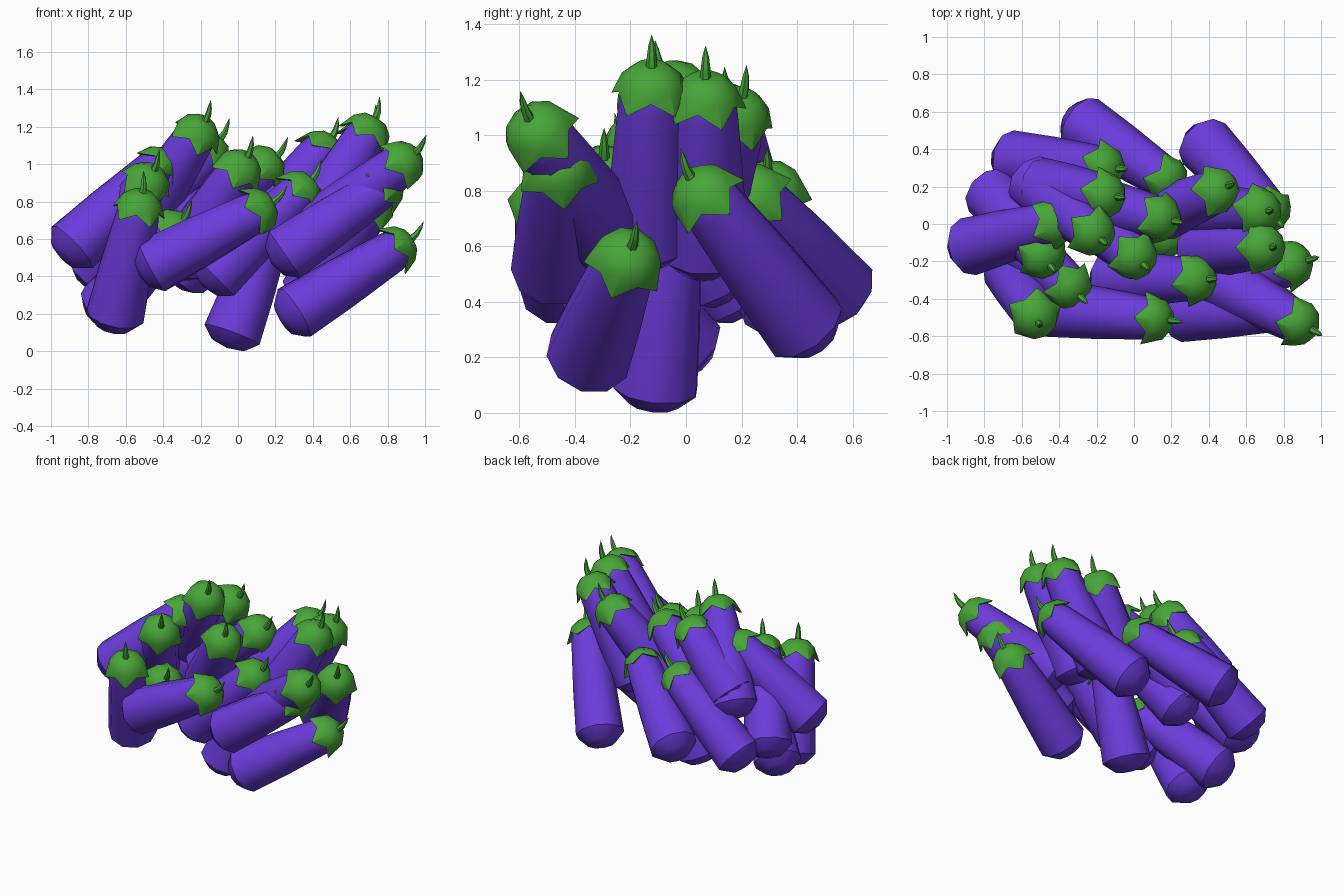
import bpy
from math import cos, sin, pi, radians
from mathutils import Vector, Matrix

if "Cube" in bpy.data.objects:
    bpy.data.objects.remove(bpy.data.objects["Cube"])

SIDES = 10


def material(name, color):
    m = bpy.data.materials.new(name)
    m.diffuse_color = color
    m.use_nodes = True
    m.node_tree.nodes["Principled BSDF"].inputs["Base Color"].default_value = m.diffuse_color
    return m


purple = material("purple_skin", (0.15, 0.045, 0.72, 1))
green = material("green_leaf", (0.065, 0.38, 0.04, 1))


def ring(r, z, n=SIDES, y=0.0):
    return [(r * cos(2 * pi * i / n), y + r * sin(2 * pi * i / n), z) for i in range(n)]


def loft(name, rings, start, end, mat):
    """Skin a stack of rings; start / end are optional pole points."""
    n = len(rings[0])
    verts = [v for r in rings for v in r]
    faces = [(k * n + i, k * n + (i + 1) % n, (k + 1) * n + (i + 1) % n, (k + 1) * n + i)
             for k in range(len(rings) - 1) for i in range(n)]
    if start:
        verts.append(start)
        faces += [(len(verts) - 1, (i + 1) % n, i) for i in range(n)]
    if end:
        verts.append(end)
        b = (len(rings) - 1) * n
        faces += [(len(verts) - 1, b + i, b + (i + 1) % n) for i in range(n)]
    me = bpy.data.meshes.new(name)
    me.from_pydata(verts, [], faces)
    me.materials.append(mat)
    me.shade_smooth()
    me.set_sharp_from_angle(angle=radians(38))
    return me


# body: tapering fruit, origin at the cap end, running down -z
body = loft("fruit_body",
            [ring(0.095, -0.745), ring(0.157, -0.68),
             ring(0.142, -0.40), ring(0.116, -0.08), ring(0.10, 0.0), ring(0.06, 0.035)],
            (0, 0, -0.765), (0, 0, 0.04), purple)

# cap: dome with a zigzag rim of five flared points
rim = []
for i in range(SIDES):
    r, z = (0.15, -0.083) if i % 2 == 0 else (0.123, -0.03)
    a = 2 * pi * i / SIDES
    rim.append((r * cos(a), r * sin(a), z))
inner = [(x * 0.88, y * 0.88, z + 0.005) for x, y, z in rim]
cap = loft("leaf_cap", [inner, rim, ring(0.112, 0.008), ring(0.065, 0.05)],
           None, (0, 0, 0.06), green)

# stem: small bent spike
stem = loft("stem", [ring(0.021, 0.05, 6), ring(0.017, 0.095, 6, 0.008), ring(0.012, 0.13, 6, 0.024)],
            None, (0, 0.045, 0.165), green)

# each fruit: cap centre, bottom centre, length factor
fruits = [
    ((-.13, .30, .82), (-.67, .345, .38), 1),
    ((-.13, .15, 1.10), (-.51, .20, .72), .76),
    ((-.20, -.065, 1.19), (-.53, .215, .68), 1),
    ((-.40, .015, 1.01), (-.86, -.115, .58), 1),
    ((-.47, -.195, .93), (-.78, .19, .40), 1),
    ((-.52, -.51, .80), (-.65, -.255, .22), 1),
    ((-.32, -.36, .67), (-.70, -.02, .25), 1),
    ((.025, -.195, 1.00), (-.30, .09, .50), 1),
    ((.14, -.51, .77), (-.47, -.445, .45), 1),
    ((.36, -.295, .88), (-.13, -.295, .40), 1),
    ((.20, .22, .80), (-.29, .545, .43), 1),
    ((.17, .025, 1.01), (-.35, .145, .58), 1),
    ((.47, .19, 1.10), (.08, .025, .60), 1),
    ((.69, .07, 1.16), (.33, .065, .57), 1),
    ((.71, -.125, 1.20), (.35, -.135, .60), 1),
    ((.88, -.205, .57), (.26, -.36, .18), 1.03),
    ((.91, -.545, 1.03), (.35, -.25, .60), 1),
    ((.74, .045, .81), (.36, .445, .29), 1.07),
    ((.81, -.46, .90), (.21, -.475, .49), 1),
    ((.18, -.05, .66), (-.03, -.11, .095), .90),
]

# the whole heap
for i, (top, bottom, length) in enumerate(fruits):
    top, bottom = Vector(top), Vector(bottom)
    rot = (top - bottom).to_track_quat('Z', 'Y').to_matrix().to_4x4()
    for me in (body, cap, stem):
        ob = bpy.data.objects.new(f"{me.name}_{i + 1}", me)
        spin = Matrix.Rotation(i * 0.2, 4, 'Z') if me is cap else Matrix.Identity(4)
        if me is body:
            spin = Matrix.Diagonal((1, 1, length, 1))
        ob.matrix_world = Matrix.Translation(top) @ rot @ spin
        bpy.context.collection.objects.link(ob)
